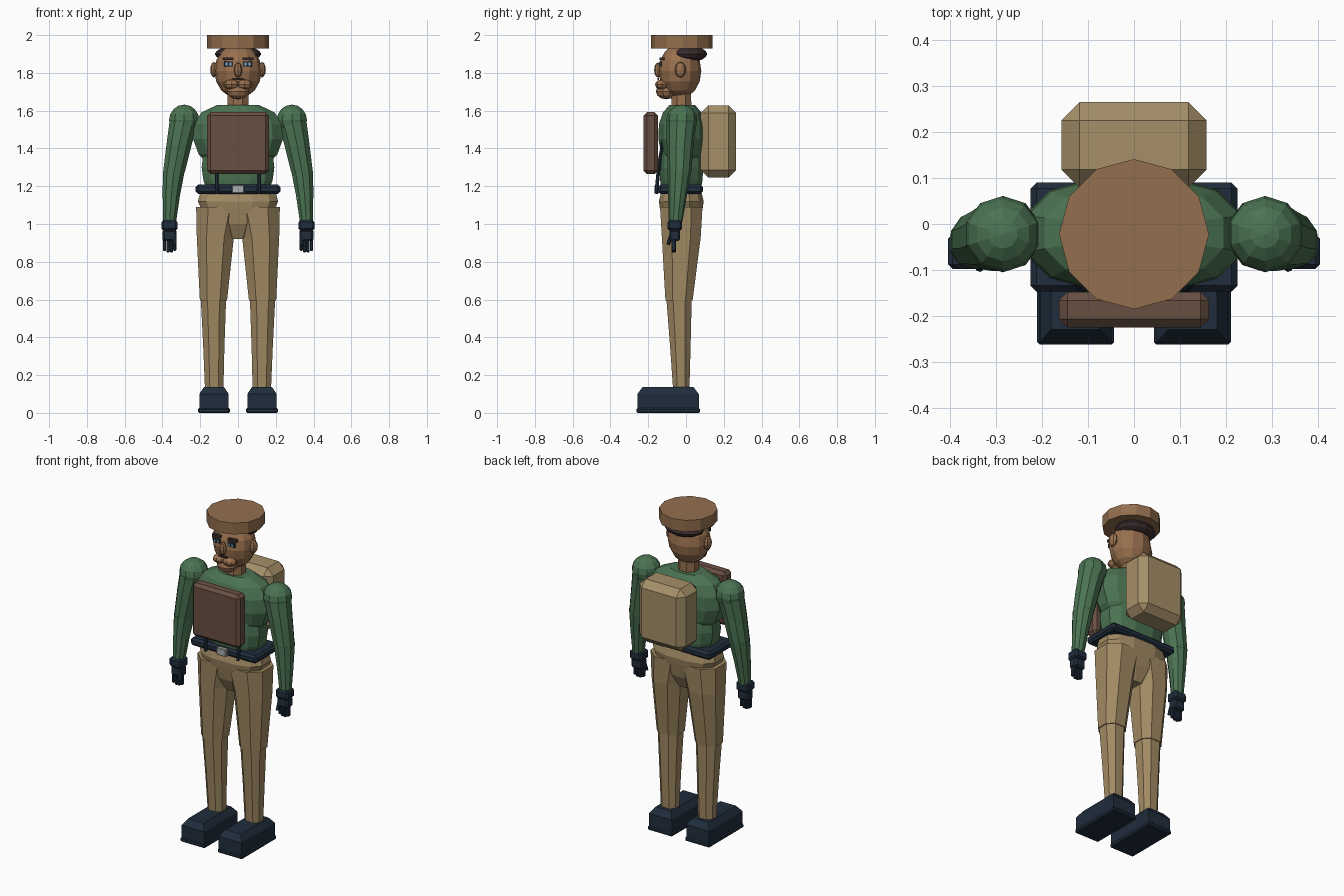
import bpy, bmesh, math
from mathutils import Vector, Matrix

if "Cube" in bpy.data.objects:
    bpy.data.objects.remove(bpy.data.objects["Cube"])


def material(name, hex_code):
    def lin(c):
        return c / 12.92 if c <= 0.04045 else ((c + 0.055) / 1.055) ** 2.4
    m = bpy.data.materials.new(name)
    rgb = [lin(int(hex_code[i:i + 2], 16) / 255) for i in (0, 2, 4)]
    m.diffuse_color = (*rgb, 1)
    m.use_nodes = True
    m.node_tree.nodes["Principled BSDF"].inputs["Base Color"].default_value = m.diffuse_color
    return m


SKIN = material("skin brown", "98704E")
CAP = material("cap brown", "936F4E")
HAIR = material("dark hair", "3A2B2D")
GREEN = material("jacket green", "4B7352")
KHAKI = material("trouser khaki", "A18A63")
CANVAS = material("pack canvas", "A58F68")
LEATHER = material("pouch leather", "694F42")
NAVY = material("dark navy", "202D3C")
SILVER = material("buckle silver", "A9ADAD")
EYE = material("eye blue", "8FB0C8")


def finish(name, bm, mat):
    bmesh.ops.recalc_face_normals(bm, faces=bm.faces)
    me = bpy.data.meshes.new(name)
    bm.to_mesh(me)
    bm.free()
    me.materials.append(mat)
    ob = bpy.data.objects.new(name, me)
    bpy.context.collection.objects.link(ob)
    return ob


def box(name, lo, hi, mat, bevel=0.0):
    lo, hi = Vector(lo), Vector(hi)
    bm = bmesh.new()
    bmesh.ops.create_cube(bm, size=1)
    for v in bm.verts:
        v.co = (lo + hi) / 2 + v.co * (hi - lo)
    if bevel:
        bmesh.ops.bevel(bm, geom=bm.edges[:], offset=bevel, segments=1, affect='EDGES')
    return finish(name, bm, mat)


def ball(name, c, r, mat, seg=12, rings=8):
    bm = bmesh.new()
    bmesh.ops.create_uvsphere(bm, u_segments=seg, v_segments=rings, radius=1)
    for v in bm.verts:
        v.co = Vector(c) + v.co * Vector(r)
    return finish(name, bm, mat)


def loft(name, rings, mat, n=8, phase=0.0, power=1.0):
    """Rings are (cx, cy, z, rx, ry); power below 1 squares the section."""
    bm = bmesh.new()
    loops = []
    for cx, cy, z, rx, ry in rings:
        loop = []
        for i in range(n):
            a = 2 * math.pi * (i + phase) / n
            c, s = math.cos(a), math.sin(a)
            loop.append(bm.verts.new((cx + rx * math.copysign(abs(c) ** power, c),
                                      cy + ry * math.copysign(abs(s) ** power, s), z)))
        loops.append(loop)
    for a, b in zip(loops, loops[1:]):
        for i in range(n):
            j = (i + 1) % n
            bm.faces.new((a[i], a[j], b[j], b[i]))
    bm.faces.new(loops[0])
    bm.faces.new(loops[-1])
    return finish(name, bm, mat)


def rod(name, a, b, r, mat):
    a, b = Vector(a), Vector(b)
    bm = bmesh.new()
    rot = (b - a).to_track_quat('Z', 'Y').to_matrix().to_4x4()
    bmesh.ops.create_cone(bm, cap_ends=True, segments=6, radius1=r, radius2=r,
                          depth=(b - a).length,
                          matrix=Matrix.Translation((a + b) / 2) @ rot)
    return finish(name, bm, mat)


# Head, cap and neck
loft("cap", [(0, -.022, 1.93, .163, .163), (0, -.022, 2.0, .163, .163)], CAP, 12)
ball("head", (0, -.032, 1.81), (.125, .113, .145), SKIN)
ball("hair", (0, .012, 1.9), (.123, .1, .043), HAIR)
loft("neck", [(0, -.025, 1.58, .062, .058), (0, -.025, 1.74, .058, .056)], SKIN, 8, .5)
ball("nose", (0, -.147, 1.815), (.022, .022, .04), SKIN, 8, 6)
ball("chin", (0, -.105, 1.702), (.062, .055, .042), SKIN, 10, 6)
box("mouth_shadow", (-.028, -.15, 1.762), (.028, -.143, 1.772), HAIR)

# Torso
loft("waist", [(0, -.025, 1.17, .165, .105), (0, -.025, 1.23, .188, .115),
               (0, -.025, 1.30, .198, .12), (0, -.025, 1.40, .185, .115)],
     GREEN, 12, .5, .8)
loft("chest", [(0, -.02, 1.31, .16, .09), (0, -.02, 1.37, .215, .115),
               (0, -.022, 1.45, .245, .128), (0, -.022, 1.53, .24, .125),
               (0, -.02, 1.59, .2, .105), (0, -.02, 1.63, .115, .07)],
     GREEN, 12, .5, .85)
box("belt", (-.225, -.147, 1.16), (.225, .09, 1.208), NAVY, .013)
box("buckle", (-.032, -.166, 1.162), (.032, -.14, 1.207), SILVER, .004)
box("chest_pouch", (-.163, -.225, 1.265), (.163, -.148, 1.592), LEATHER, .018)
box("backpack", (-.158, .078, 1.245), (.158, .265, 1.628), CANVAS, .04)

# Hips
loft("hips", [(0, -.025, .92, .055, .06), (0, -.025, 1.0, .12, .1),
              (0, -.025, 1.08, .2, .116), (0, -.025, 1.12, .218, .122),
              (0, -.025, 1.165, .205, .11)], KHAKI, 12, .5, .75)

for side, s in (("left", 1), ("right", -1)):
    # Face details
    ball(side + "_ear", (s * .127, -.03, 1.817), (.02, .03, .041), SKIN, 8, 6)
    box(side + "_eye_rim", (s * .05 - .023, -.139, 1.835), (s * .05 + .023, -.131, 1.86), NAVY)
    box(side + "_eye", (s * .05 - .015, -.142, 1.839), (s * .05 + .015, -.136, 1.855), EYE)
    box(side + "_pupil", (s * .05 - .006, -.144, 1.84), (s * .05 + .006, -.138, 1.855), NAVY)
    box(side + "_brow", (s * .053 - .028, -.139, 1.868), (s * .053 + .028, -.115, 1.882), HAIR)
    ball(side + "_cheek", (s * .034, -.128, 1.738), (.043, .036, .027), SKIN, 8, 6)

    # Harness straps
    rod(side + "_strap_lower", (s * .11, -.158, 1.16), (s * .115, -.14, 1.34), .01, NAVY)
    rod(side + "_strap_upper", (s * .115, -.14, 1.34), (s * .15, -.095, 1.575), .009, NAVY)

    # Arm
    ball(side + "_shoulder", (s * .285, -.022, 1.55), (.084, .083, .082), GREEN, 10, 8)
    loft(side + "_upper_arm", [(s * .283, -.022, 1.56, .081, .08),
                               (s * .31, -.03, 1.43, .071, .072),
                               (s * .34, -.035, 1.27, .06, .062)], GREEN, 10, .5)
    loft(side + "_forearm", [(s * .34, -.035, 1.28, .061, .063),
                             (s * .353, -.045, 1.15, .048, .05),
                             (s * .362, -.055, 1.01, .036, .036)], GREEN, 10, .5)

    # Gloved hand
    cx = s * .362
    box(side + "_cuff", (cx - .042, -.098, .965), (cx + .042, -.022, 1.02), NAVY, .01)
    box(side + "_palm", (cx - .037, -.088, .91), (cx + .037, -.032, .97), NAVY, .009)
    for i in range(4):
        fx = cx + (i - 1.5) * .018
        tip = .85 if i in (1, 2) else .858
        box(f"{side}_finger_{i + 1}", (fx - .0085, -.077, tip),
            (fx + .0085, -.053, .92), NAVY, .004)
    rod(side + "_thumb", (cx - s * .025, -.075, .95), (cx - s * .027, -.095, .89), .01, NAVY)

    # Leg
    loft(side + "_thigh", [(s * .1, -.025, .93 + .16, .13, .12),
                           (s * .12, -.025, .93, .105, .11),
                           (s * .13, -.037, .595, .077, .077)], KHAKI, 8, .5, .85)
    loft(side + "_shin", [(s * .13, -.037, .61, .072, .072),
                          (s * .128, -.03, .35, .06, .058),
                          (s * .126, -.025, .12, .052, .046)], KHAKI, 8, .5, .85)

    # Shoe: sole and bevelled upper
    cx = s * .127
    box(side + "_sole", (cx - .084, -.262, 0), (cx + .084, .074, .025), NAVY, .006)
    loft(side + "_shoe", [(cx, -.095, .02, .11, .23), (cx, -.095, .1, .11, .23),
                          (cx, -.095, .137, .075, .19)], NAVY, 4, .5)
